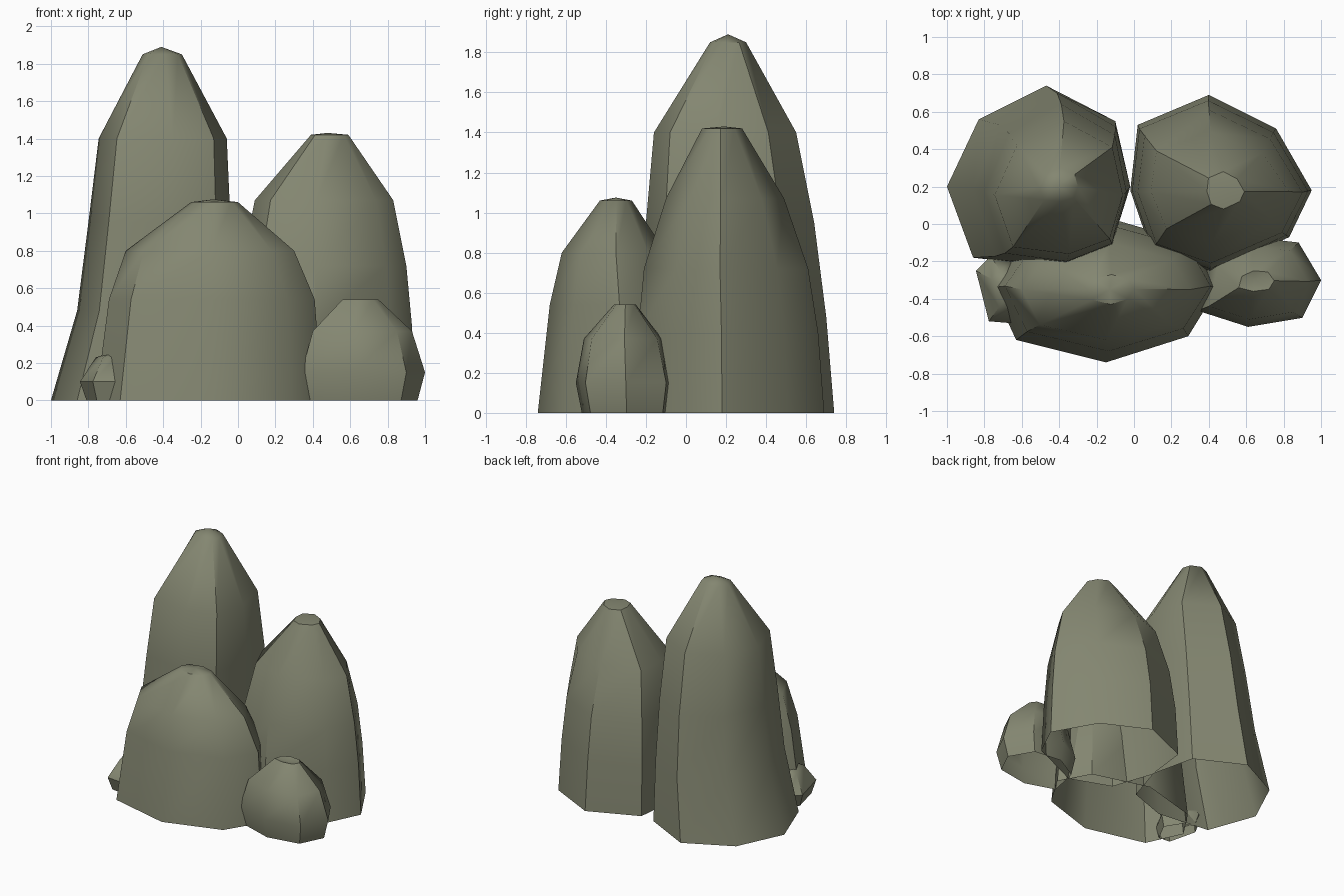
import bpy, bmesh, math

if "Cube" in bpy.data.objects:
    bpy.data.objects.remove(bpy.data.objects["Cube"])

stone = bpy.data.materials.new("mossy grey stone")
stone.diffuse_color = (0.23, 0.24, 0.165, 1)
stone.use_nodes = True
stone.node_tree.nodes["Principled BSDF"].inputs["Base Color"].default_value = stone.diffuse_color


def rock(name, outline, levels, apex):
    """Loft an outline (plan view) through levels (z, xmin, xmax, ymin, ymax)."""
    x0, x1 = min(p[0] for p in outline), max(p[0] for p in outline)
    y0, y1 = min(p[1] for p in outline), max(p[1] for p in outline)
    bm = bmesh.new()
    rings = []
    for z, a, b, c, d in levels:
        rings.append([bm.verts.new((a + (x - x0) / (x1 - x0) * (b - a),
                                    c + (y - y0) / (y1 - y0) * (d - c), z))
                      for x, y in outline])
    n = len(outline)
    for low, high in zip(rings, rings[1:]):
        for i in range(n):
            j = (i + 1) % n
            bm.faces.new((low[i], low[j], high[j], high[i]))
    # blunt tip, open underside
    tip = bm.verts.new(apex)
    for i in range(n):
        bm.faces.new((rings[-1][i], rings[-1][(i + 1) % n], tip))
    bmesh.ops.recalc_face_normals(bm, faces=bm.faces)
    me = bpy.data.meshes.new(name)
    bm.to_mesh(me)
    bm.free()
    me.materials.append(stone)
    ob = bpy.data.objects.new(name, me)
    bpy.context.collection.objects.link(ob)
    bpy.ops.object.select_all(action='DESELECT')
    ob.select_set(True)
    bpy.context.view_layer.objects.active = ob
    bpy.ops.object.shade_smooth_by_angle(angle=math.radians(42))
    return ob


# tall rock, back left
rock("tall_rock",
     [(-1, .2), (-.86, -.18), (-.43, -.23), (-.12, -.12),
      (-.02, .2), (-.10, .55), (-.47, .74), (-.83, .56)],
     [(0, -1, -.02, -.23, .74), (.48, -.86, -.03, -.22, .70),
      (.95, -.80, -.04, -.20, .64), (1.40, -.745, -.06, -.16, .55),
      (1.85, -.51, -.30, .12, .30)], (-.41, .21, 1.89))

# medium rock, back right
rock("medium_rock",
     [(-.02, .18), (.09, -.14), (.41, -.26), (.83, -.07),
      (.95, .18), (.76, .51), (.40, .69), (.02, .53)],
     [(0, -.02, .95, -.26, .69), (.40, -.01, .93, -.24, .66),
      (.72, .02, .90, -.21, .61), (1.07, .09, .83, -.10, .49),
      (1.42, .39, .59, .08, .28)], (.48, .19, 1.43))

# wide rock, front centre
rock("front_rock",
     [(-.76, -.34), (-.63, -.62), (-.15, -.74), (.29, -.60),
      (.45, -.34), (.32, -.10), (-.13, .03), (-.60, -.10)],
     [(0, -.76, .45, -.74, .03), (.54, -.69, .41, -.68, -.01),
      (.80, -.60, .30, -.62, -.10), (1.06, -.25, 0, -.43, -.27)],
     (-.13, -.35, 1.075))

# round boulder, front right
rock("boulder",
     [(.34, -.46), (.61, -.55), (.90, -.50), (1.0, -.29),
      (.88, -.08), (.62, -.05), (.40, -.18)],
     [(0, .38, .96, -.52, -.09), (.15, .34, 1.0, -.55, -.07),
      (.37, .40, .93, -.51, -.12), (.54, .56, .75, -.36, -.25)],
     (.65, -.30, .525))

# small stone, front left
rock("small_stone",
     [(-.84, -.25), (-.77, -.52), (-.65, -.53),
      (-.55, -.35), (-.65, -.20), (-.76, -.17)],
     [(0, -.81, -.58, -.50, -.20), (.10, -.845, -.56, -.53, -.17),
      (.23, -.76, -.60, -.45, -.25)], (-.65, -.35, .265))
